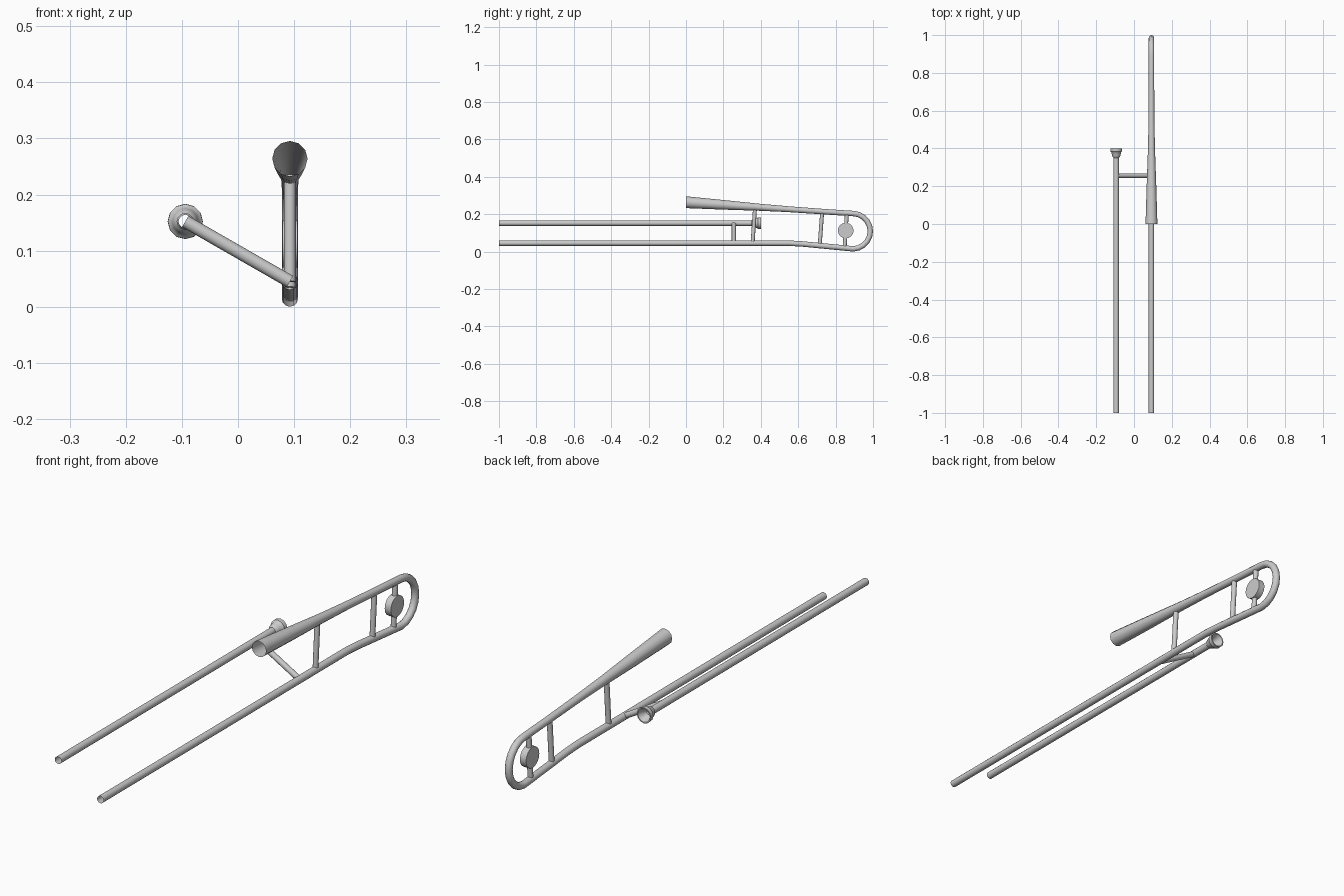
import bpy, bmesh
from math import sin, cos, pi, radians
from mathutils import Vector

if "Cube" in bpy.data.objects:
    bpy.data.objects.remove(bpy.data.objects["Cube"])

SIDES = 12
XR, XL = 0.0925, -0.094      # bell side and mouthpiece side
ZLOW, ZHIGH = 0.045, 0.152   # slide tube heights
R = 0.0145                   # tube radius


def finish(name, bm, fix_normals=True):
    if fix_normals:
        bmesh.ops.recalc_face_normals(bm, faces=bm.faces)
    me = bpy.data.meshes.new(name)
    bm.to_mesh(me)
    bm.free()
    ob = bpy.data.objects.new(name, me)
    bpy.context.collection.objects.link(ob)
    bpy.ops.object.select_all(action='DESELECT')
    ob.select_set(True)
    bpy.context.view_layer.objects.active = ob
    bpy.ops.object.shade_smooth_by_angle(angle=radians(40))
    return ob


def sweep(name, x, path, straight=False):
    """Open tube in the plane x, through (y, z, radius) points."""
    bm = bmesh.new()
    rings = []
    for i, (y, z, r) in enumerate(path):
        a, b = path[max(i - 1, 0)], path[min(i + 1, len(path) - 1)]
        t = Vector((b[0] - a[0], b[1] - a[1]))
        t = Vector((1, 0)) if straight or i == 0 else t.normalized()
        ring = []
        for k in range(SIDES):
            c, s = r * cos(2 * pi * k / SIDES), r * sin(2 * pi * k / SIDES)
            ring.append(bm.verts.new((x + c, y - t.y * s, z + t.x * s)))
        rings.append(ring)
    for p, q in zip(rings, rings[1:]):
        for k in range(SIDES):
            n = (k + 1) % SIDES
            bm.faces.new((p[k], p[n], q[n], q[k]))
    return finish(name, bm)


def rod(name, a, b, r, sides=SIDES):
    a, b = Vector(a), Vector(b)
    d = b - a
    bm = bmesh.new()
    bmesh.ops.create_cone(bm, cap_ends=True, segments=sides, radius1=r,
                          radius2=r, depth=d.length)
    m = d.to_track_quat('Z', 'Y').to_matrix().to_4x4()
    m.translation = (a + b) / 2
    bm.transform(m)
    return finish(name, bm)


# Bell, tuning bend and lower slide as one continuous tube
path = [(0, 0.264, 0.0315), (0.2, 0.25, 0.0255), (0.4, 0.2365, 0.0185),
        (0.55, 0.2265, 0.0155), (0.75, 0.2125, R)]
for i in range(11):
    a = radians(88 - 17.6 * i)
    path.append((0.891 + 0.0945 * cos(a), 0.109 + 0.0945 * sin(a), R))
path += [(0.62, 0.041, R), (0.55, ZLOW, R), (0.45, ZLOW, R), (-1, ZLOW, R)]
sweep("bell_and_lower_slide", XR, path)

# Upper slide
sweep("upper_slide", XL, [(-1, ZHIGH, R), (0.36, ZHIGH, R)], True)

# Mouthpiece: outer cup, rim, then the hollow inside
cup = [(0.35, 0.0145), (0.355, 0.019), (0.366, 0.023), (0.38, 0.026),
       (0.384, 0.031), (0.4, 0.0315), (0.4, 0.027), (0.385, 0.02),
       (0.365, 0.012)]
sweep("mouthpiece", XL, [(y, ZHIGH, r) for y, r in cup], True)

# Braces
rod("slide_brace", (XL, 0.256, ZHIGH), (XR, 0.256, ZLOW), 0.0115)
for i, (y0, z0, y1, z1) in enumerate([(0.356, 0.045, 0.369, 0.235),
                                      (0.715, 0.035, 0.728, 0.213),
                                      (0.848, 0.02, 0.86, 0.204)]):
    rod(f"bell_brace_{i + 1}", (XR, y0, z0), (XR, y1, z1), 0.0105)

# Round counterweight on the last brace
rod("counterweight", (XR - 0.0135, 0.854, 0.112), (XR + 0.0135, 0.854, 0.112),
    0.042, 16)
